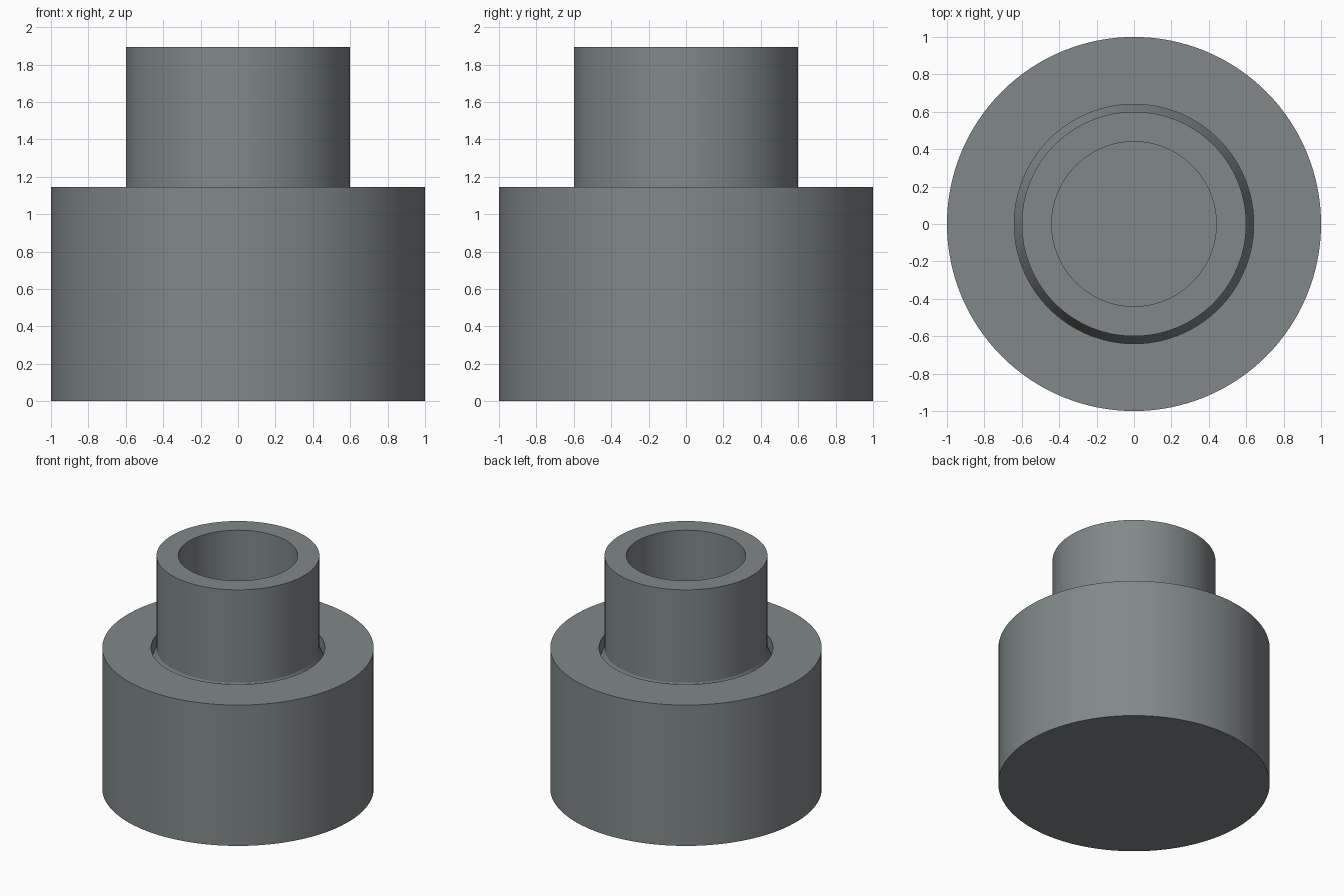
import bpy
import bmesh
import math

if "Cube" in bpy.data.objects:
    bpy.data.objects.remove(bpy.data.objects["Cube"])

SIDES = 128

steel = bpy.data.materials.new("grey_steel")
steel.diffuse_color = (0.22, 0.25, 0.25, 1.0)
steel.use_nodes = True
steel.node_tree.nodes["Principled BSDF"].inputs["Base Color"].default_value = steel.diffuse_color


def lathe(name, profile):
    """Spin a closed (radius, height) profile around z."""
    bm = bmesh.new()
    rings = []
    for r, z in profile:
        if r == 0:
            rings.append([bm.verts.new((0, 0, z))])
        else:
            rings.append([bm.verts.new((r * math.cos(2 * math.pi * i / SIDES),
                                        r * math.sin(2 * math.pi * i / SIDES), z))
                          for i in range(SIDES)])
    for a, b in zip(rings, rings[1:]):
        for i in range(SIDES):
            j = (i + 1) % SIDES
            if len(a) == 1:
                bm.faces.new((a[0], b[j], b[i]))
            elif len(b) == 1:
                bm.faces.new((a[i], a[j], b[0]))
            else:
                bm.faces.new((a[i], a[j], b[j], b[i]))
    bmesh.ops.recalc_face_normals(bm, faces=bm.faces)
    mesh = bpy.data.meshes.new(name)
    bm.to_mesh(mesh)
    bm.free()
    mesh.materials.append(steel)
    obj = bpy.data.objects.new(name, mesh)
    bpy.context.collection.objects.link(obj)
    bpy.ops.object.select_all(action='DESELECT')
    obj.select_set(True)
    bpy.context.view_layer.objects.active = obj
    bpy.ops.object.shade_smooth_by_angle(angle=math.radians(15))
    return obj


# Solid base, V-shaped groove around the neck, hollow neck with a blind bore
lathe("stepped_socket", [
    (0, 0), (1.0, 0), (1.0, 1.145),        # base underside and wall
    (0.64, 1.145), (0.64, 1.04),           # shoulder and groove wall
    (0.60, 1.14), (0.60, 1.895),           # groove slope and neck wall
    (0.44, 1.895), (0.44, 0.40), (0, 0.40)  # rim, bore and bore floor
])
